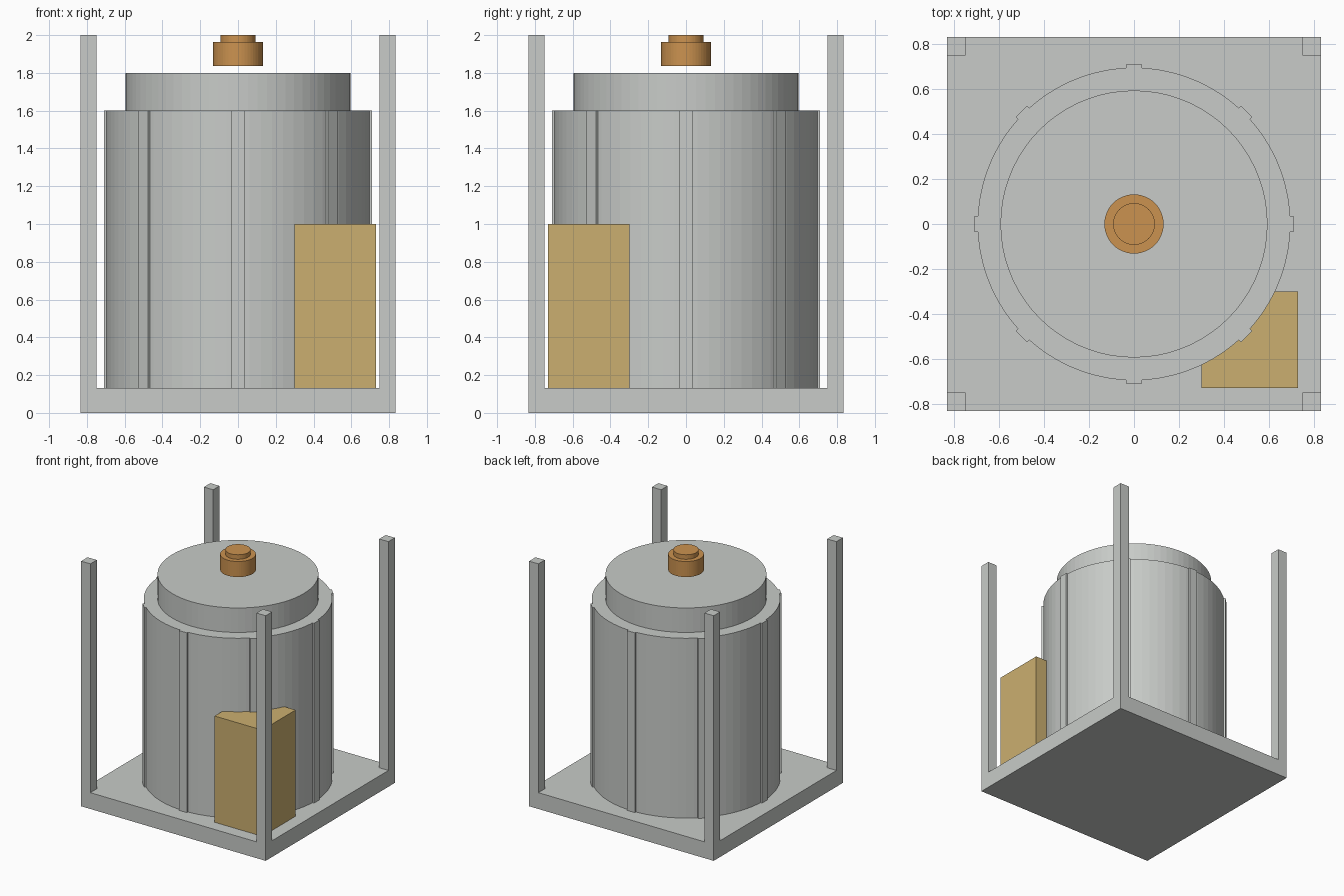
import bpy
import math

cube = bpy.data.objects.get("Cube")
if cube:
    bpy.data.objects.remove(cube, do_unlink=True)


def make_material(name, colour):
    mat = bpy.data.materials.new(name)
    mat.use_nodes = True
    mat.diffuse_color = colour
    mat.node_tree.nodes["Principled BSDF"].inputs["Base Color"].default_value = colour
    return mat


steel = make_material("light grey steel", (0.58, 0.60, 0.58, 1))
sand = make_material("sand yellow", (0.60, 0.43, 0.16, 1))
copper = make_material("copper orange", (0.60, 0.29, 0.08, 1))


def finish(name, mat):
    obj = bpy.context.object
    obj.name = name
    obj.data.materials.append(mat)
    return obj


def box(name, mat, low, high, turn=0):
    """Box between two corners, then turned about the z axis."""
    bpy.ops.mesh.primitive_cube_add(size=1)
    obj = finish(name, mat)
    for v in obj.data.vertices:
        v.co = [b if c > 0 else a for c, a, b in zip(v.co, low, high)]
    obj.rotation_euler.z = turn
    return obj


def cylinder(name, mat, radius, bottom, top, sides=72):
    bpy.ops.mesh.primitive_cylinder_add(
        vertices=sides, radius=radius, depth=top - bottom,
        location=(0, 0, (bottom + top) / 2))
    return finish(name, mat)


def join(target, parts):
    """Merge solid parts into one clean shape."""
    for part in parts:
        mod = target.modifiers.new("union", 'BOOLEAN')
        mod.operation = 'UNION'
        mod.solver = 'EXACT'
        mod.object = part
        bpy.context.view_layer.objects.active = target
        bpy.ops.object.modifier_apply(modifier=mod.name)
        bpy.data.objects.remove(part, do_unlink=True)


HALF, POST, FLOOR, RIM = 0.833, 0.083, 0.133, 1.6

# Square base with a post at each corner
base = box("base_frame", steel, (-HALF, -HALF, 0), (HALF, HALF, FLOOR))
inner = HALF - POST
join(base, [box("corner_post", steel, (inner, inner, 0), (HALF, HALF, 2),
                i * math.pi / 2) for i in range(4)])

# Round tank with eight shallow vertical ribs
tank = cylinder("tank_body", steel, 0.697, FLOOR, RIM)
join(tank, [box("tank_rib", steel, (0.6, -0.035, FLOOR), (0.71, 0.035, RIM),
                i * math.pi / 4) for i in range(8)])

# Lid and the raised stepped cap above it
cylinder("tank_lid", steel, 0.595, RIM, 1.8)
cylinder("cap_body", copper, 0.132, 1.836, 1.963, 48)
cylinder("cap_top", copper, 0.093, 1.963, 2, 48)

# Control cabinet in one corner, hollowed to fit against the tank
cabinet = box("corner_cabinet", sand, (0.3, -0.73, FLOOR), (0.73, -0.3, 1))
fit = cabinet.modifiers.new("fit to tank", 'BOOLEAN')
fit.operation = 'DIFFERENCE'
fit.solver = 'EXACT'
fit.object = tank
bpy.context.view_layer.objects.active = cabinet
bpy.ops.object.modifier_apply(modifier=fit.name)
